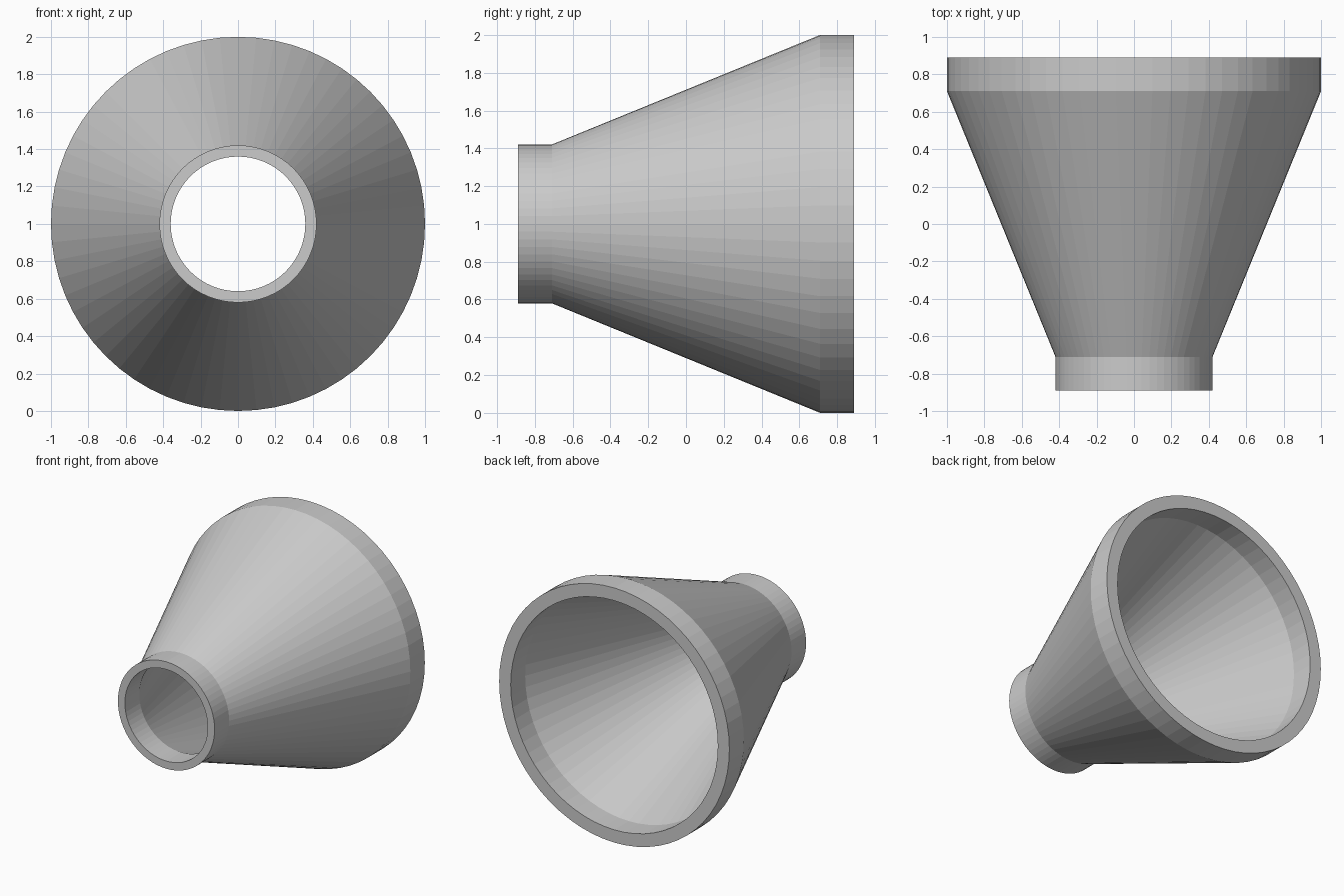
import bpy, bmesh, math

if "Cube" in bpy.data.objects:
    bpy.data.objects.remove(bpy.data.objects["Cube"])

SEGMENTS = 64
CENTRE_Z = 1.0

# Closed wall section as (y, radius): outer skin front to back, then inner bore
section = [(-0.89, 0.42), (-0.71, 0.42), (0.71, 1.0), (0.89, 1.0),
           (0.89, 0.90), (0.71, 0.90), (-0.71, 0.36), (-0.89, 0.36)]

# Hollow reducer: the section swept around the y axis
bm = bmesh.new()
rings = []
for y, r in section:
    ring = []
    for i in range(SEGMENTS):
        a = 2 * math.pi * i / SEGMENTS
        ring.append(bm.verts.new((r * math.cos(a), y, CENTRE_Z + r * math.sin(a))))
    rings.append(ring)

for k, ring in enumerate(rings):
    following = rings[(k + 1) % len(rings)]
    for i in range(SEGMENTS):
        j = (i + 1) % SEGMENTS
        bm.faces.new((ring[i], ring[j], following[j], following[i]))

bmesh.ops.recalc_face_normals(bm, faces=bm.faces)
mesh = bpy.data.meshes.new("pipe_reducer")
bm.to_mesh(mesh)
bm.free()
bpy.context.collection.objects.link(bpy.data.objects.new("pipe_reducer", mesh))
